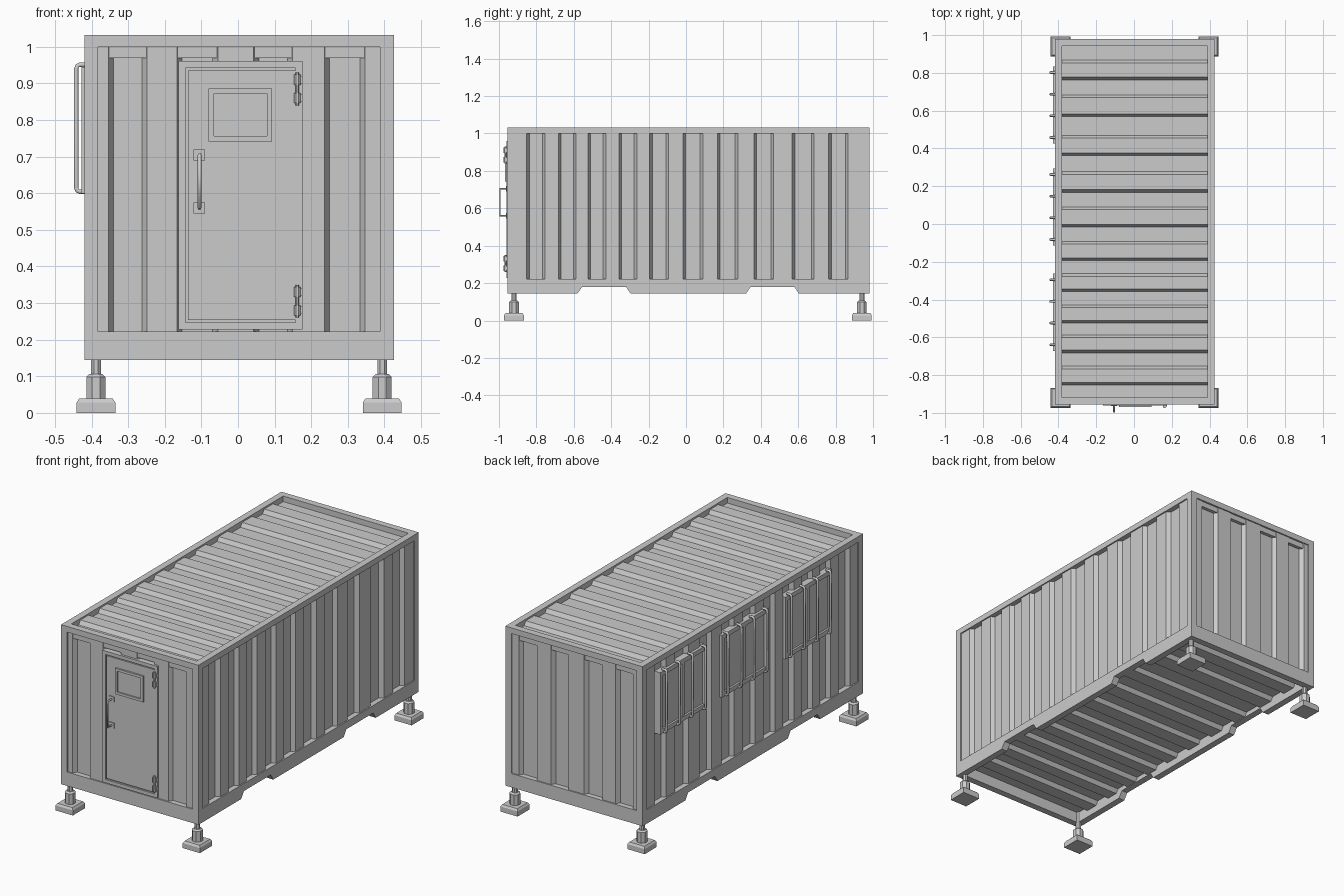
import bpy, bmesh
from mathutils import Vector

if "Cube" in bpy.data.objects:
    bpy.data.objects.remove(bpy.data.objects["Cube"])

CX, CY = 0.003, 0.0125            # body centre
X0, X1, Y0, Y1 = CX - 0.4225, CX + 0.4225, -0.955, 0.98
Z0, ZB, ZT, Z1 = 0.145, 0.222, 1.0, 1.032
W = 0.037                         # frame bar width


def finish(name, bm):
    bmesh.ops.recalc_face_normals(bm, faces=bm.faces)
    me = bpy.data.meshes.new(name)
    bm.to_mesh(me)
    bm.free()
    ob = bpy.data.objects.new(name, me)
    bpy.context.collection.objects.link(ob)
    return ob


def box(name, x0, x1, y0, y1, z0, z1):
    bm = bmesh.new()
    bmesh.ops.create_cube(bm, size=1)
    for v in bm.verts:
        v.co = Vector((x0 + (v.co.x + .5) * (x1 - x0), y0 + (v.co.y + .5) * (y1 - y0),
                       z0 + (v.co.z + .5) * (z1 - z0)))
    return finish(name, bm)


def prism(name, profile, v0, v1, place):
    """Extrude a 2D profile (u, d) from v0 to v1; place maps (u, d, v) to xyz."""
    bm = bmesh.new()
    a = [bm.verts.new(place(u, d, v0)) for u, d in profile]
    b = [bm.verts.new(place(u, d, v1)) for u, d in profile]
    bm.faces.new(a)
    bm.faces.new(b)
    n = len(a)
    for i in range(n):
        bm.faces.new((a[i], a[(i + 1) % n], b[(i + 1) % n], b[i]))
    return finish(name, bm)


def corrugated(name, breaks, u0, u1, first, other, back, v0, v1, place, s=0.007):
    prof, cur, nxt = [(u0, first)], first, other
    for u in breaks:
        prof += [(u - s, cur), (u + s, nxt)]
        cur, nxt = nxt, cur
    prof += [(u1, cur), (u1, back), (u0, back)]
    return prism(name, prof, v0, v1, place)


def lathe(name, x, y, rings, seg):
    """Stack of (radius, z) rings, flat side facing front."""
    bm = bmesh.new()
    import math
    loops = [[bm.verts.new((x + r * math.cos((i + .5) * math.tau / seg) / math.cos(math.pi / seg),
                            y + r * math.sin((i + .5) * math.tau / seg) / math.cos(math.pi / seg), z))
              for i in range(seg)] for r, z in rings]
    bm.faces.new(loops[0])
    bm.faces.new(loops[-1])
    for a, b in zip(loops, loops[1:]):
        for i in range(seg):
            j = (i + 1) % seg
            bm.faces.new((a[i], a[j], b[j], b[i]))
    return finish(name, bm)


def ring(name, axis, u0, u1, z0, z1, d0, d1, t):
    """Rectangular border of thickness t on a wall; axis is the in-plane direction."""
    for i, (a, b, c, e) in enumerate(((u0, u1, z1 - t, z1), (u0, u1, z0, z0 + t),
                                      (u0, u0 + t, z0 + t, z1 - t), (u1 - t, u1, z0 + t, z1 - t))):
        n = f"{name}_{('top', 'bottom', 'side_a', 'side_b')[i]}"
        if axis == 'x':
            box(n, a, b, d0, d1, c, e)
        else:
            box(n, d0, d1, a, b, c, e)


def tube(name, pts, r):
    cu = bpy.data.curves.new(name, 'CURVE')
    cu.dimensions = '3D'
    cu.bevel_depth, cu.bevel_resolution, cu.use_fill_caps = r, 1, True
    sp = cu.splines.new('POLY')
    sp.points.add(len(pts) - 1)
    for p, c in zip(sp.points, pts):
        p.co = (*c, 1)
    ob = bpy.data.objects.new(name, cu)
    bpy.context.collection.objects.link(ob)
    bpy.ops.object.select_all(action='DESELECT')
    ob.select_set(True)
    bpy.context.view_layer.objects.active = ob
    bpy.ops.object.convert(target='MESH')


# frame: corner posts, top rails, bottom end rails
for sx, xa in (('left', X0), ('right', X1 - W)):
    for sy, ya in (('front', Y0), ('back', Y1 - W)):
        box(f"corner_post_{sy}_{sx}", xa, xa + W, ya, ya + W, ZB, ZT)
    box(f"top_rail_{sx}", xa, xa + W, Y0, Y1, ZT, Z1)
for sy, ya in (('front', Y0), ('back', Y1 - W)):
    box(f"top_rail_{sy}", X0 + W, X1 - W, ya, ya + W, ZT, Z1)
    box(f"bottom_rail_{sy}", X0 + W, X1 - W, ya, ya + W, Z0, ZB)

# bottom side rails with forklift notches
notch = [(-0.58, Z0), (-0.555, 0.18), (-0.32, 0.18), (-0.297, Z0),
         (0.322, Z0), (0.345, 0.18), (0.58, 0.18), (0.603, Z0)]
rail = [(Y0, Z0)] + notch + [(Y1, Z0), (Y1, ZB), (Y0, ZB)]
for sx, xa in (('left', X0), ('right', X1 - W)):
    prism(f"bottom_rail_{sx}", rail, xa, xa + W, lambda u, d, v: (v, u, d))

# corrugated walls, roof and floor
bx = [-0.347, -0.255, -0.16, -0.062, 0.05, 0.142, 0.243, 0.34]
by = [-0.845, -0.76, -0.675, -0.595, -0.517, -0.436, -0.351, -0.27, -0.187, -0.1,
      -0.01, 0.083, 0.175, 0.27, 0.37, 0.462, 0.575, 0.677, 0.77, 0.86]
hi, lo, back = 0.007, 0.029, 0.05
for n, f in (('front', lambda u, d, v: (u, Y0 + d, v)), ('back', lambda u, d, v: (u, Y1 - d, v))):
    corrugated(f"{n}_wall", bx, X0 + 0.03, X1 - 0.03, hi, lo, back, ZB, ZT, f)
for n, f in (('left', lambda u, d, v: (X0 + d, u, v)), ('right', lambda u, d, v: (X1 - d, u, v))):
    corrugated(f"{n}_wall", by, Y0 + 0.03, Y1 - 0.03, hi, lo, back, ZB, ZT, f)
flat = lambda u, d, v: (v, u, d)
corrugated("roof", by, Y0 + 0.01, Y1 - 0.01, 1.001, 1.023, 0.97, X0 + W, X1 - W, flat)
corrugated("floor", by, Y0 + 0.01, Y1 - 0.01, 0.205, 0.183, 0.221, X0 + W, X1 - W, flat)

# adjustable feet
for sx, x in (('left', CX - 0.391), ('right', CX + 0.391)):
    for sy, y in (('front', -0.92), ('back', 0.94)):
        lathe(f"foot_plate_{sy}_{sx}", x, y, ((0.053, 0), (0.053, 0.028), (0.046, 0.039)), 4)
        lathe(f"foot_sleeve_{sy}_{sx}", x, y, ((0.026, 0.035), (0.026, 0.098), (0.018, 0.106)), 8)
        lathe(f"foot_rod_{sy}_{sx}", x, y, ((0.0135, 0.1), (0.0135, 0.21)), 8)

# door
ring("door_frame", 'x', -0.163, 0.176, 0.228, 0.961, Y0 - 0.005, Y0 + 0.04, 0.019)
box("door_backing", -0.15, 0.165, Y0 + 0.004, Y0 + 0.04, 0.24, 0.95)
box("door_leaf", -0.137, 0.158, Y0 - 0.003, Y0 + 0.03, 0.254, 0.936)
ring("door_window_frame", 'x', -0.08, 0.093, 0.742, 0.886, Y0 - 0.013, Y0, 0.014)
box("door_window_pane", -0.067, 0.08, Y0 - 0.005, Y0, 0.755, 0.873)

# door handle
for n, z in (('upper', 0.705), ('lower', 0.56)):
    box(f"handle_pad_{n}", -0.121, -0.09, Y0 - 0.008, Y0, z - 0.015, z + 0.015)
tube("door_handle", [(-0.105, Y0 - 0.005, 0.705), (-0.105, -0.995, 0.705),
                     (-0.105, -0.995, 0.56), (-0.105, Y0 - 0.005, 0.56)], 0.005)

# door hinges
for i, z in enumerate((0.91, 0.86, 0.33, 0.28)):
    lathe(f"hinge_knuckle_{i}", 0.162, Y0 - 0.011, ((0.009, z - 0.014), (0.009, z + 0.014)), 8)
    box(f"hinge_leaf_{i}", 0.158, 0.176, Y0 - 0.012, Y0, z - 0.01, z + 0.01)
for i, z in enumerate((0.885, 0.305)):
    lathe(f"hinge_pin_{i}", 0.162, Y0 - 0.011, ((0.005, z - 0.045), (0.005, z + 0.045)), 8)

# left wall windows with guard bars
for i, yc in enumerate((0.63, 0.09, -0.467)):
    ring(f"window_frame_{i}", 'y', yc - 0.205, yc + 0.205, 0.6, 0.945, X0 - 0.008, X0 + 0.03, 0.024)
    box(f"window_pane_{i}", X0 + 0.003, X0 + 0.03, yc - 0.19, yc + 0.19, 0.615, 0.93)
    box(f"window_mullion_{i}", X0 - 0.005, X0 + 0.02, yc - 0.012, yc + 0.012, 0.62, 0.925)
    for j, o in enumerate((-0.172, -0.057, 0.057, 0.172)):
        y, xo, xi = yc + o, -0.442, X0 + 0.005
        tube(f"guard_bar_{i}_{j}", [(xi, y, 0.951), (xo + 0.01, y, 0.951), (xo + 0.003, y, 0.948),
                                    (xo, y, 0.94), (xo, y, 0.615), (xo + 0.003, y, 0.607),
                                    (xo + 0.01, y, 0.604), (xi, y, 0.604)], 0.0068)
